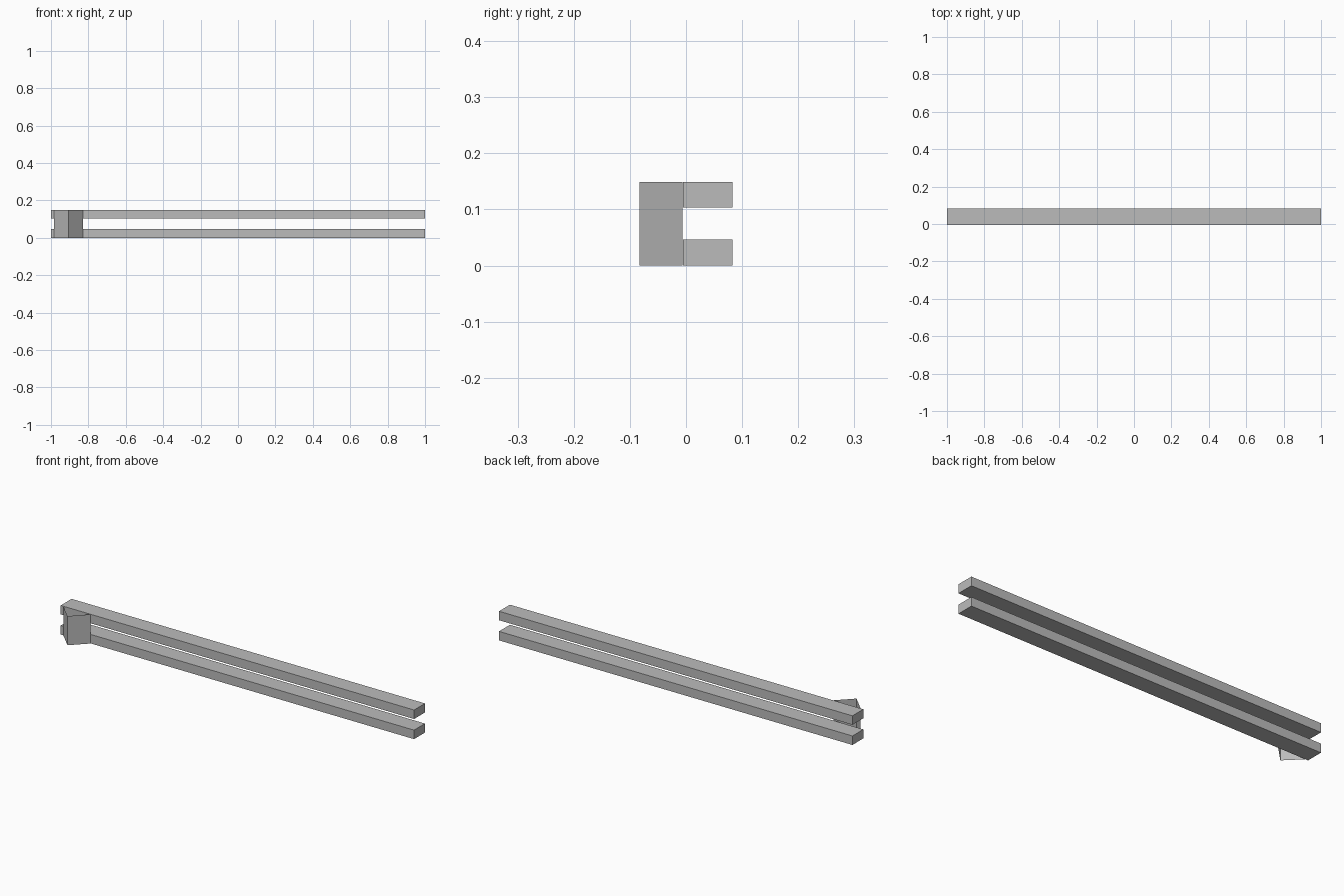
import bpy
import bmesh

cube = bpy.data.objects.get("Cube")
if cube:
    bpy.data.objects.remove(cube, do_unlink=True)

grey = bpy.data.materials.new("plain_grey")
grey.use_nodes = True
colour = (0.5, 0.5, 0.5, 1)
grey.diffuse_color = colour
grey.node_tree.nodes["Principled BSDF"].inputs["Base Color"].default_value = colour


def extrude_profile(name, points, z0, z1, closed):
    """Raise a plan outline; a closed outline also gets end caps."""
    bm = bmesh.new()
    low = [bm.verts.new((x, y, z0)) for x, y in points]
    high = [bm.verts.new((x, y, z1)) for x, y in points]
    n = len(points)
    for i in range(n if closed else n - 1):
        j = (i + 1) % n
        bm.faces.new((low[i], low[j], high[j], high[i]))
    if closed:
        bm.faces.new(low[::-1])
        bm.faces.new(high)
    mesh = bpy.data.meshes.new(name)
    bm.to_mesh(mesh)
    bm.free()
    mesh.materials.append(grey)
    obj = bpy.data.objects.new(name, mesh)
    bpy.context.collection.objects.link(obj)
    return obj


# Two long parallel rails
rail = [(-1, -0.005), (1, -0.005), (1, 0.083), (-1, 0.083)]
extrude_profile("lower_rail", rail, 0, 0.046, True)
extrude_profile("upper_rail", rail, 0.103, 0.149, True)

# Open folded sheet bridging the rails at one end
bracket = [(-0.984, -0.006), (-0.907, -0.083), (-0.83, -0.006)]
extrude_profile("folded_bracket", bracket, 0, 0.149, False)
